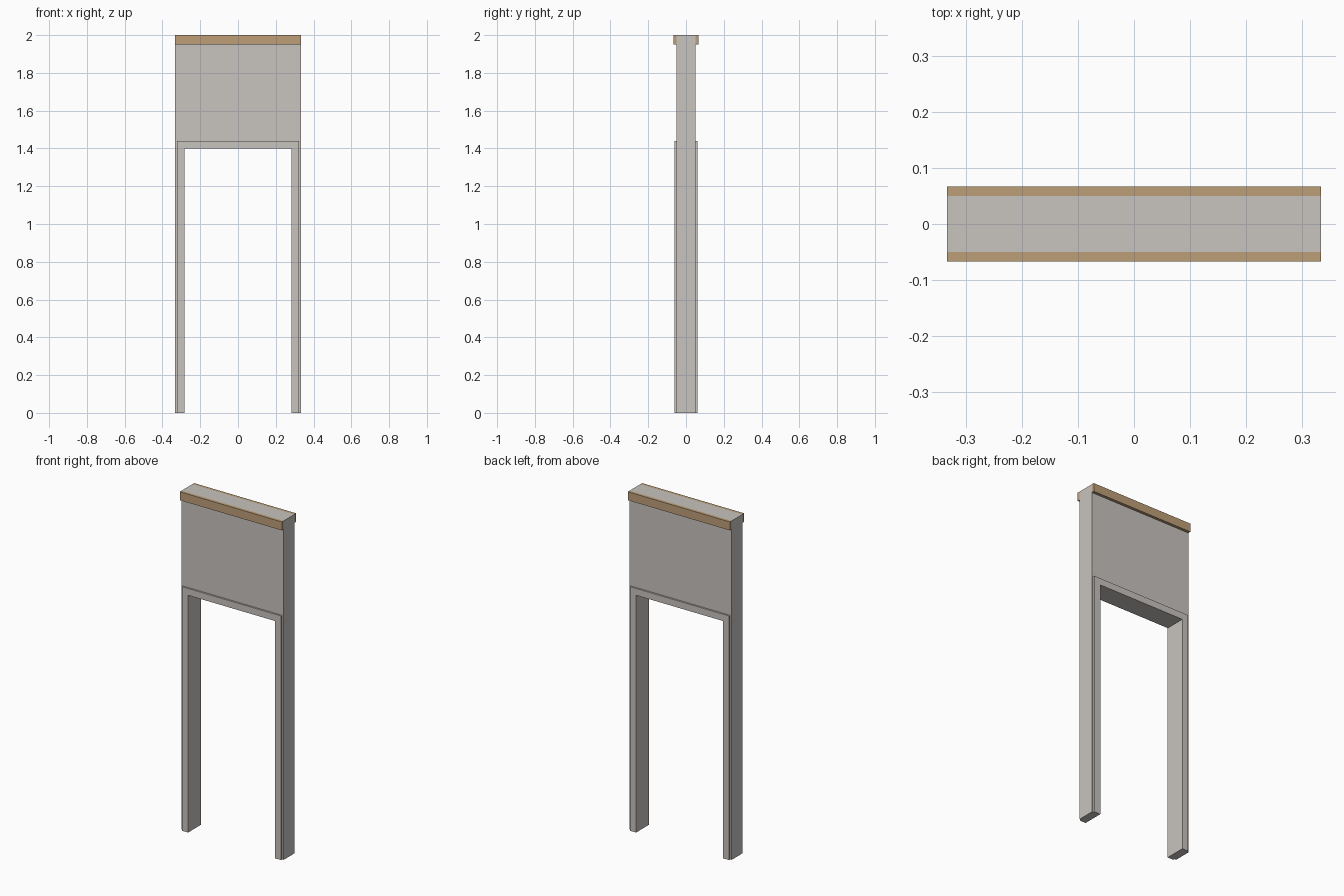
import bpy, bmesh

if "Cube" in bpy.data.objects:
    bpy.data.objects.remove(bpy.data.objects["Cube"])

W, H, D = 1 / 3, 2.0, 0.05          # wall half width, height, half depth
OPEN_X, OPEN_Z = 0.2833, 1.4        # doorway half width, height
TRIM, TRIM_Y = 0.04, 0.0605         # door trim width, front offset
BAND_Z, BAND_Y = 1.95, 0.0667       # top band bottom, front offset


def material(name, rgb):
    m = bpy.data.materials.new(name)
    m.diffuse_color = (*rgb, 1)
    m.use_nodes = True
    m.node_tree.nodes["Principled BSDF"].inputs["Base Color"].default_value = m.diffuse_color
    return m


grey = material("warm_grey_plaster", (0.578, 0.552, 0.521))
tan = material("tan_wood", (0.515, 0.345, 0.19))


def extrude_profile(name, points, y0, y1, mat):
    """Extrude an xz outline from y0 to y1."""
    bm = bmesh.new()
    face = bm.faces.new([bm.verts.new((x, y0, z)) for x, z in points])
    out = bmesh.ops.extrude_face_region(bm, geom=[face])
    moved = [v for v in out["geom"] if isinstance(v, bmesh.types.BMVert)]
    bmesh.ops.translate(bm, vec=(0, y1 - y0, 0), verts=moved)
    bmesh.ops.recalc_face_normals(bm, faces=bm.faces)
    mesh = bpy.data.meshes.new(name)
    bm.to_mesh(mesh)
    bm.free()
    mesh.materials.append(mat)
    obj = bpy.data.objects.new(name, mesh)
    bpy.context.collection.objects.link(obj)
    return obj


def arch(outer_x, outer_z):
    """Door-shaped outline around the opening."""
    return [(-outer_x, 0), (-OPEN_X, 0), (-OPEN_X, OPEN_Z), (OPEN_X, OPEN_Z),
            (OPEN_X, 0), (outer_x, 0), (outer_x, outer_z), (-outer_x, outer_z)]


# Wall with doorway
extrude_profile("doorway_wall", arch(W, H), -D, D, grey)

band = [(-W, BAND_Z), (W, BAND_Z), (W, H), (-W, H)]
for side, s in (("front", -1), ("back", 1)):
    # Raised trim around the opening
    extrude_profile(side + "_door_trim", arch(OPEN_X + TRIM, OPEN_Z + TRIM),
                    s * D, s * TRIM_Y, grey)
    # Wooden band along the top edge
    extrude_profile(side + "_top_band", band, s * D, s * BAND_Y, tan)
